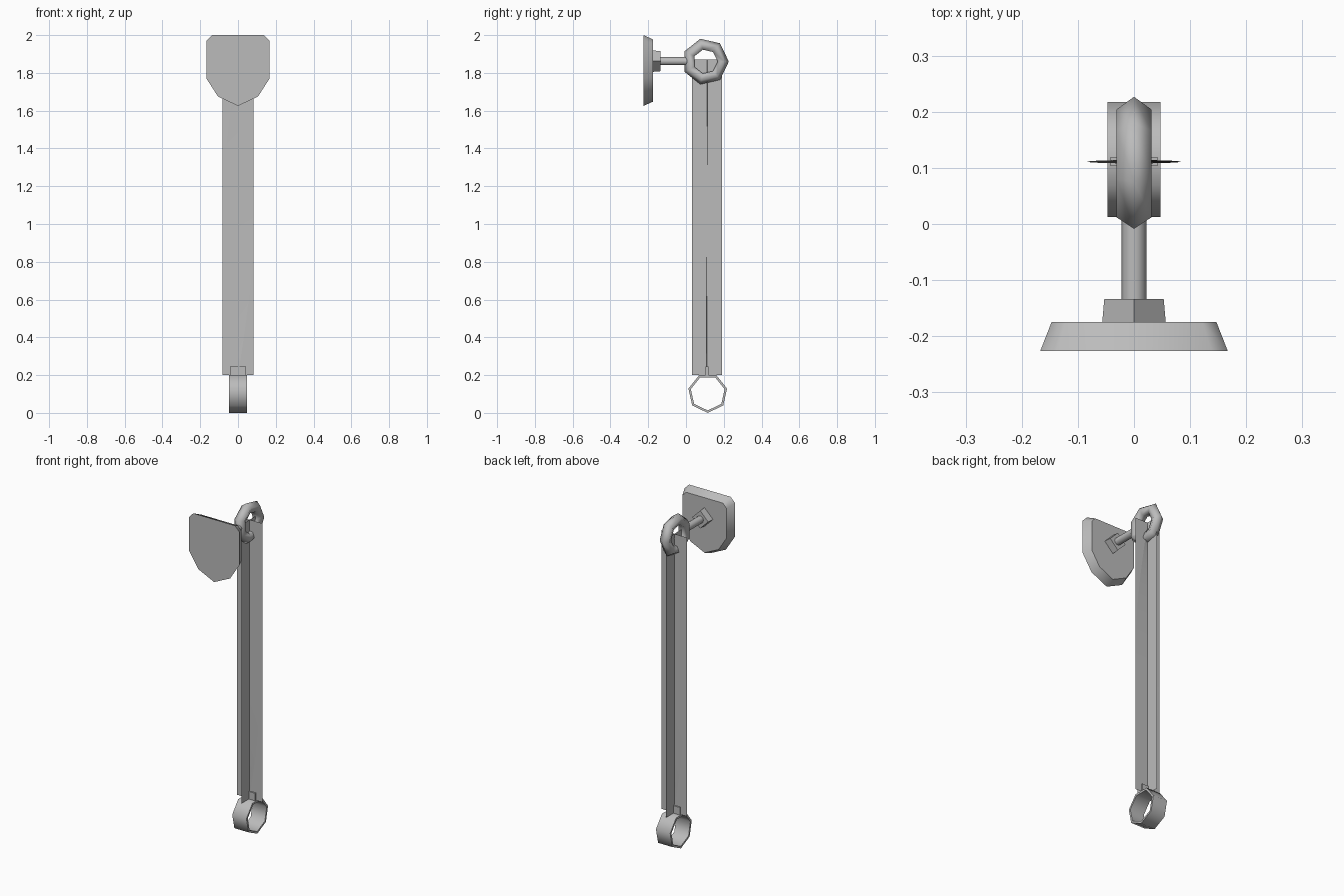
import bpy, bmesh, math
from mathutils import Vector

if "Cube" in bpy.data.objects:
    bpy.data.objects.remove(bpy.data.objects["Cube"], do_unlink=True)

grey = bpy.data.materials.new("plain grey")
grey.use_nodes = True
GREY = (0.5, 0.5, 0.5, 1)
grey.diffuse_color = GREY
grey.node_tree.nodes["Principled BSDF"].inputs["Base Color"].default_value = GREY


def add(name, loops, wrap=False, closed=True, caps=False, smooth=False, angle=None):
    """Skin a list of point loops into one object."""
    bm = bmesh.new()
    rows = [[bm.verts.new(p) for p in loop] for loop in loops]
    pairs = list(zip(rows, rows[1:]))
    if wrap:
        pairs.append((rows[-1], rows[0]))
    for a, b in pairs:
        n = len(a)
        for i in range(n if closed else n - 1):
            j = (i + 1) % n
            bm.faces.new((a[i], a[j], b[j], b[i]))
    if caps:
        bm.faces.new(rows[0])
        bm.faces.new(rows[-1])
    bmesh.ops.recalc_face_normals(bm, faces=bm.faces)
    for f in bm.faces:
        f.smooth = smooth
    mesh = bpy.data.meshes.new(name)
    bm.to_mesh(mesh)
    bm.free()
    mesh.materials.append(grey)
    obj = bpy.data.objects.new(name, mesh)
    bpy.context.collection.objects.link(obj)
    if angle:
        bpy.ops.object.select_all(action='DESELECT')
        obj.select_set(True)
        bpy.context.view_layer.objects.active = obj
        bpy.ops.object.shade_smooth_by_angle(angle=math.radians(angle))
    return obj


def circle_y(radius, y, z, sides):
    """Circle around the y axis."""
    turn = [i * math.tau / sides for i in range(sides)]
    return [(radius * math.cos(t), y, z + radius * math.sin(t)) for t in turn]


def ring_x(name, cy, cz, section, start, sides=7, **kw):
    """Sweep a (radius, x) section around the x axis."""
    loops = []
    for i in range(sides):
        t = start + i * math.tau / sides
        loops.append([(x, cy + r * math.cos(t), cz + r * math.sin(t)) for r, x in section])
    return add(name, loops, wrap=True, **kw)


STEM_Z = 1.862
STRAP_Y = 0.111
LOW, HIGH = 0.2, 1.87

# Shield-shaped mounting plate, wider at the front
half = [(0, 1.625), (0.106, 1.675), (0.167, 1.77), (0.167, 1.97), (0.138, 2.0)]
outline = half + [(-x, z) for x, z in reversed(half[1:])]
front = [(x, -0.226, z) for x, z in outline]
back = [(x * 0.88, -0.175, 1.812 + (z - 1.812) * 0.88) for x, z in outline]
add("mounting_plate", [front, back], caps=True, angle=50)

# Four-sided collar and round stem
add("collar", [circle_y(0.057, -0.18, STEM_Z, 4), circle_y(0.053, -0.134, STEM_Z, 4)], caps=True)
add("stem", [circle_y(0.022, -0.14, STEM_Z, 10), circle_y(0.022, 0.01, STEM_Z, 10)],
    caps=True, angle=50)

# Upper ring with a five-sided section
tube = [(0.091 + 0.0327 * math.cos(a), 0.0327 * math.sin(a))
        for a in (i * math.tau / 5 for i in range(5))]
ring_x("upper_ring", 0.103, 1.86, tube, 0, smooth=True)

# Lower ring as a thin wide band
band = [(0.105, -0.047), (0.105, 0.047), (0.092, 0.047), (0.092, -0.047)]
ring_x("lower_ring", 0.115, 0.105, band, -math.pi / 2, angle=55)

# Small clip joining the strap to the lower ring
clip = [(-0.042, -0.008), (0.042, -0.008), (0.042, 0.008), (-0.042, 0.008)]
add("strap_clip", [[(x, STRAP_Y + y, z) for x, y in clip] for z in (0.19, 0.245)], caps=True)

# Crossed strap sheets
add("strap_wide_sheet", [[(-0.083, STRAP_Y, z), (0.083, STRAP_Y, z)] for z in (LOW, HIGH)],
    closed=False)
add("strap_side_sheet", [[(0, STRAP_Y - 0.08, z), (0, STRAP_Y + 0.08, z)] for z in (LOW, HIGH)],
    closed=False)

# Shallow half-twisted strip lying along the wide sheet
STEPS = 32
twist = []
for i in range(STEPS + 1):
    t = math.pi * i / STEPS
    z = LOW + (HIGH - LOW) * i / STEPS
    edge = Vector((0.083 * math.sin(t), -0.003 * math.cos(t), 0))
    centre = Vector((0, STRAP_Y, z))
    twist.append([centre + edge * k for k in (-1, 0, 1)])
add("twisted_strip", twist, closed=False, smooth=True)
